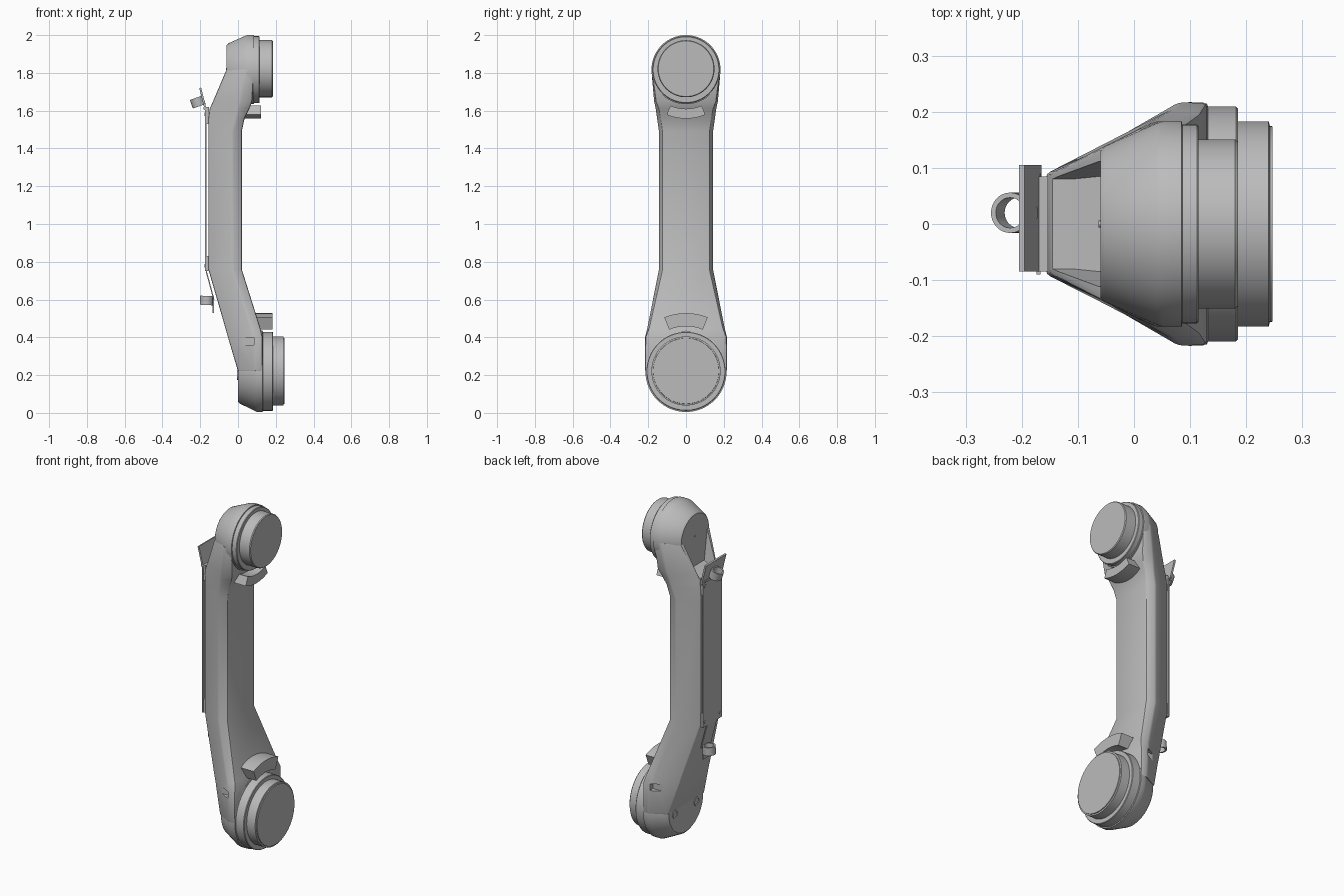
import bpy, bmesh, math
from mathutils import Vector, Matrix

if "Cube" in bpy.data.objects:
    bpy.data.objects.remove(bpy.data.objects["Cube"])

grey = bpy.data.materials.new("plain grey")
grey.use_nodes = True
COLOUR = (0.5, 0.5, 0.5, 1)
grey.diffuse_color = COLOUR
next(n for n in grey.node_tree.nodes if n.type == 'BSDF_PRINCIPLED').inputs["Base Color"].default_value = COLOUR


def finish(bm, name):
    bmesh.ops.recalc_face_normals(bm, faces=bm.faces)
    mesh = bpy.data.meshes.new(name)
    bm.to_mesh(mesh)
    bm.free()
    mesh.materials.append(grey)
    ob = bpy.data.objects.new(name, mesh)
    bpy.context.collection.objects.link(ob)
    return ob


def smooth(ob, angle=30):
    bpy.ops.object.select_all(action='DESELECT')
    ob.select_set(True)
    bpy.context.view_layer.objects.active = ob
    bpy.ops.object.shade_smooth_by_angle(angle=math.radians(angle))


def loft(name, sections):
    """Six-sided rings (z, back x, y, middle x, y, front x, y) joined upwards."""
    bm = bmesh.new()
    rings = []
    for z, xb, yb, xm, ym, xf, yf in sections:
        pts = [(xb, -yb), (xm, -ym), (xf, -yf), (xf, yf), (xm, ym), (xb, yb)]
        rings.append([bm.verts.new((x, y, z)) for x, y in pts])
    for a, b in zip(rings, rings[1:]):
        for i in range(6):
            j = (i + 1) % 6
            bm.faces.new((a[i], a[j], b[j], b[i]))
    bm.faces.new(rings[0])
    bm.faces.new(rings[-1])
    return finish(bm, name)


def lathe(name, profile, loc, axis=(1, 0, 0), steps=64, closed=False):
    """Revolve (distance along axis, radius) points."""
    bm = bmesh.new()
    rings = [[bm.verts.new((r * math.cos(t), r * math.sin(t), h))
              for t in (2 * math.pi * i / steps for i in range(steps))] for h, r in profile]
    pairs = list(zip(rings, rings[1:] + rings[:1])) if closed else list(zip(rings, rings[1:]))
    for a, b in pairs:
        for i in range(steps):
            j = (i + 1) % steps
            bm.faces.new((a[i], a[j], b[j], b[i]))
    if not closed:
        bm.faces.new(rings[0])
        bm.faces.new(rings[-1])
    rot = Vector((0, 0, 1)).rotation_difference(Vector(axis)).to_matrix().to_4x4()
    bm.transform(Matrix.Translation(loc) @ rot)
    ob = finish(bm, name)
    smooth(ob)
    return ob


def box(name, centre, size, tilt=0):
    bm = bmesh.new()
    bmesh.ops.create_cube(bm, size=1)
    bm.transform(Matrix.Translation(centre) @ Matrix.Rotation(tilt, 4, 'Y')
                 @ Matrix.Diagonal((*size, 1)))
    return finish(bm, name)


def arc_block(name, zc, r0, r1, x0, x1, half, side):
    """Curved lug hugging a round joint."""
    bm = bmesh.new()
    n = 12
    rings = []
    for i in range(n + 1):
        t = math.radians(half) * (2 * i / n - 1)
        rings.append([bm.verts.new((x, r * math.sin(t), zc + side * r * math.cos(t)))
                      for x, r in ((x0, r0), (x1, r0), (x1, r1), (x0, r1))])
    for a, b in zip(rings, rings[1:]):
        for k in range(4):
            m = (k + 1) % 4
            bm.faces.new((a[k], a[m], b[m], b[k]))
    bm.faces.new(rings[0])
    bm.faces.new(rings[-1])
    ob = finish(bm, name)
    smooth(ob)


# Arm body
body = loft("arm_body", [
    (0.22, 0.0, 0.17, 0.09, 0.217, 0.13, 0.217),
    (0.40, -0.053, 0.14, 0.08, 0.217, 0.13, 0.215),
    (0.45, -0.067, 0.135, 0.07, 0.206, 0.118, 0.196),
    (0.76, -0.157, 0.09, -0.03, 0.145, 0.02, 0.125),
    (1.49, -0.157, 0.09, -0.03, 0.145, 0.02, 0.125),
    (1.56, -0.157, 0.09, -0.01, 0.155, 0.035, 0.135),
    (1.61, -0.15, 0.09, 0.0, 0.162, 0.06, 0.145),
    (1.65, -0.132, 0.098, 0.01, 0.17, 0.075, 0.16),
    (1.82, -0.06, 0.135, 0.04, 0.184, 0.085, 0.182)])
bevel = body.modifiers.new("soft_edges", 'BEVEL')
bevel.width = 0.008
bevel.segments = 2
bevel.angle_limit = math.radians(20)

# Channel behind the upper joint and pockets in the lower flanks
cutters = [loft("channel_cutter", [
    (1.62, -0.3, 0.08, -0.2, 0.08, -0.11, 0.08),
    (1.645, -0.3, 0.085, -0.2, 0.085, -0.06, 0.085),
    (1.9, -0.3, 0.125, -0.2, 0.125, -0.06, 0.125)])]
for s in (-1, 1):
    cutters.append(box("pocket_cutter", (0.055, s * 0.21, 0.38), (0.06, 0.05, 0.04)))
for c in cutters:
    mod = body.modifiers.new("cut", 'BOOLEAN')
    mod.operation = 'DIFFERENCE'
    mod.object = c
    mod.solver = 'EXACT'
    c.hide_render = True
bpy.context.view_layer.update()
baked = bpy.data.meshes.new_from_object(body.evaluated_get(bpy.context.evaluated_depsgraph_get()))
body.modifiers.clear()
body.data = baked
for c in cutters:
    bpy.data.objects.remove(c)
smooth(body, 25)

# Round joints with stepped flanges and caps
lathe("lower_joint", [(0, 0.16), (0.008, 0.17), (0.09, 0.21), (0.10, 0.215), (0.13, 0.215),
                      (0.132, 0.209), (0.182, 0.209), (0.185, 0.206)], (0, 0, 0.22))
lathe("lower_cap", [(0.18, 0.183), (0.24, 0.183), (0.242, 0.175), (0.247, 0.174)], (0, 0, 0.222))
lathe("upper_joint", [(-0.06, 0.13), (-0.052, 0.139), (0.04, 0.18), (0.05, 0.183), (0.085, 0.183),
                      (0.086, 0.177), (0.112, 0.177), (0.115, 0.174)], (0, 0, 1.817))
lathe("upper_cap", [(0.11, 0.151), (0.18, 0.151), (0.185, 0.147)], (0, 0, 1.822))

# Curved lugs beside the joints
arc_block("upper_lug", 1.82, 0.21, 0.262, 0.02, 0.122, 23, -1)
arc_block("lower_lug", 0.22, 0.238, 0.308, 0.03, 0.183, 22, 1)

# Rear cover plate, its end spacers and screws
box("cover_plate", (-0.17, 0, 1.18), (0.007, 0.18, 0.86))
for z in (0.79, 1.57):
    box("cover_spacer", (-0.161, 0, z), (0.015, 0.17, 0.08))
for z in (0.78, 1.58):
    for y in (-0.07, 0.07):
        lathe("cover_screw", [(0, 0.009), (0.004, 0.009)], (-0.177, y, z), steps=16)

# Upper cable clip
box("upper_clip_plate", (-0.185, 0.01, 1.66), (0.01, 0.19, 0.125), math.radians(-14))
box("upper_clip_foot", (-0.168, 0, 1.613), (0.03, 0.17, 0.012))
ring = [(-0.024, 0.036), (0.024, 0.036), (0.024, 0.027), (-0.024, 0.027)]
lathe("upper_clip_loop", ring, (-0.213, 0.02, 1.646), (-0.35, 0, 1), 32, True)

# Lower cable clip
box("lower_clip_plate", (-0.148, 0, 0.675), (0.006, 0.09, 0.155), math.radians(-15))
box("lower_clip_tail", (-0.131, 0, 0.57), (0.006, 0.06, 0.08))
lathe("lower_clip_loop", ring, (-0.165, 0.02, 0.595), (0.05, 0, 1), 32, True)

# Recessed fasteners behind the joints
for y in (-0.1, 0.1):
    lathe("joint_fastener", [(-0.004, 0.026), (0.004, 0.026), (0.004, 0.017), (-0.004, 0.017)],
          (0, y, 0.2), steps=24, closed=True)
lathe("upper_pin", [(-0.003, 0.006), (0.002, 0.006)], (-0.06, 0, 1.82), steps=12)
